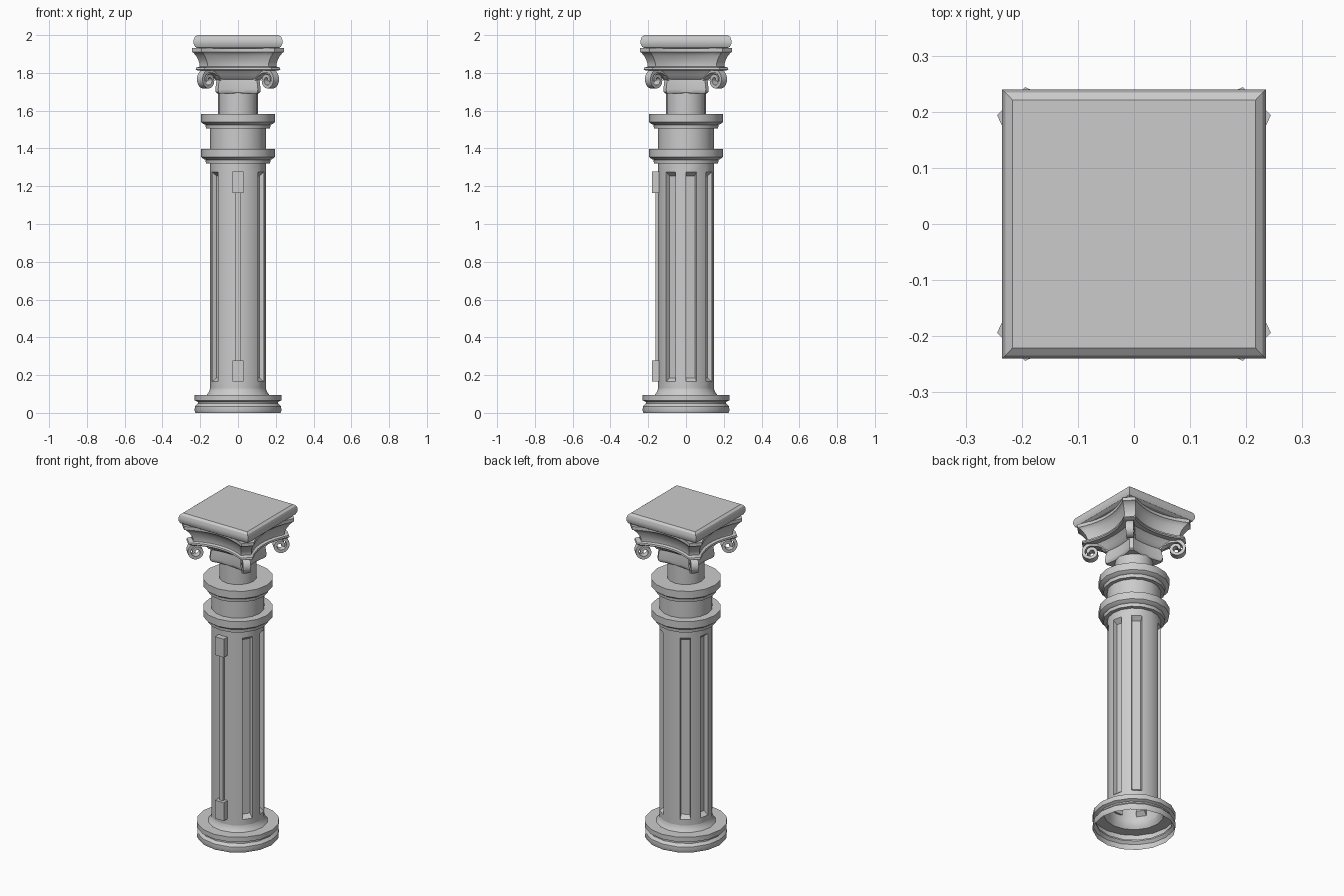
import bpy, bmesh
from math import sin, cos, pi, radians
from mathutils import Matrix, Vector

SIDES = 16

cube = bpy.data.objects.get("Cube")
if cube:
    bpy.data.objects.remove(cube, do_unlink=True)

stone = bpy.data.materials.new("grey_stone")
stone.use_nodes = True
stone.diffuse_color = (0.6, 0.6, 0.6, 1)
stone.node_tree.nodes["Principled BSDF"].inputs["Base Color"].default_value = (0.6, 0.6, 0.6, 1)


def finish(name, bm, smooth=True):
    bmesh.ops.recalc_face_normals(bm, faces=bm.faces)
    mesh = bpy.data.meshes.new(name)
    bm.to_mesh(mesh)
    bm.free()
    mesh.materials.append(stone)
    ob = bpy.data.objects.new(name, mesh)
    bpy.context.collection.objects.link(ob)
    if smooth:
        bpy.ops.object.select_all(action="DESELECT")
        ob.select_set(True)
        bpy.context.view_layer.objects.active = ob
        bpy.ops.object.shade_smooth_by_angle(angle=radians(30))
    return ob


def bridge(bm, rings):
    """Join matching closed rings of vertices with quads."""
    for a, b in zip(rings, rings[1:]):
        n = len(a)
        for i in range(n):
            j = (i + 1) % n
            bm.faces.new((a[i], a[j], b[j], b[i]))


def lathe(profile):
    bm = bmesh.new()
    rings = []
    for r, z in profile:
        rings.append([bm.verts.new((r * cos(2 * pi * i / SIDES), r * sin(2 * pi * i / SIDES), z))
                      for i in range(SIDES)])
    bridge(bm, rings)
    return bm


def loft(plan, levels):
    """Stack scaled copies of a plan outline and cap both ends."""
    bm = bmesh.new()
    rings = [[bm.verts.new((x * s, y * s, z)) for x, y in plan] for s, z in levels]
    bridge(bm, rings)
    bm.faces.new(rings[0])
    bm.faces.new(rings[-1])
    return bm


def box(name, lo, hi):
    bm = bmesh.new()
    bmesh.ops.create_cube(bm, size=1)
    lo, hi = Vector(lo), Vector(hi)
    for v in bm.verts:
        v.co = [(lo[k] + hi[k]) / 2 + v.co[k] * (hi[k] - lo[k]) for k in range(3)]
    finish(name, bm, False)


# Base mouldings, open underneath
finish("base", lathe([(0.225, 0), (0.23, 0.012), (0.228, 0.035), (0.213, 0.05), (0.213, 0.058),
                      (0.23, 0.066), (0.23, 0.095), (0.166, 0.095), (0.156, 0.108),
                      (0.15, 0.122), (0.148, 0.13)]))

# Shaft with flutes sunk into alternate facets on both flanks
bm = lathe([(0.148, 0.13), (0.148, 0.165), (0.148, 1.275), (0.148, 1.325)])
flutes = []
for f in bm.faces:
    c = f.calc_center_median()
    if 0.3 < c.z < 1.2:
        facet = int((Vector((abs(c.x), c.y)).angle_signed(Vector((1, 0))) + pi) / (2 * pi / SIDES))
        if facet in (6, 8, 10):
            flutes.append(f)
bmesh.ops.inset_individual(bm, faces=flutes, thickness=0.003)
bmesh.ops.inset_individual(bm, faces=flutes, thickness=0.007, depth=-0.025)
for v in {v for f in flutes for v in f.verts}:
    v.co.z += 0.016 if v.co.z < 0.7 else -0.016
finish("fluted_shaft", bm)

# Two matching collars with the necks above them
for name, z, neck, top in (("lower_collar", 1.32, 0.148, 1.505), ("upper_collar", 1.505, 0.105, 1.695)):
    finish(name, lathe([(0.14, z), (0.17, z), (0.172, z + 0.02), (0.182, z + 0.024),
                        (0.195, z + 0.034), (0.195, z + 0.078), (neck, z + 0.078), (neck, top)]))

# Front strip with end blocks
box("front_strip", (-0.012, -0.162, 0.27), (0.012, -0.14, 1.17))
for name, z in (("lower_block", 0.165), ("upper_block", 1.165)):
    box(name, (-0.03, -0.18, z), (0.03, -0.135, z + 0.112))


# Concave plan with clipped corners, shared by the capital and abacus
def concave_plan(tip, clip, depth, steps=10):
    pts = []
    for q in range(4):
        turn = Matrix.Rotation(q * pi / 2, 2)
        for i in range(steps + 1):
            u = 2 * i / steps - 1
            pts.append(turn @ Vector((tip - depth * (1 - u * u), clip * u)))
    return pts


finish("capital_bell", loft(concave_plan(0.12, 0.105, 0.012),
                            [(0.92, 1.69), (0.98, 1.698), (1, 1.712), (0.95, 1.765),
                             (1.05, 1.772), (1.15, 1.79), (1.4, 1.818)]))
finish("abacus", loft(concave_plan(0.244, 0.194, 0.05),
                      [(0.88, 1.812), (0.92, 1.818), (0.91, 1.828), (0.83, 1.833), (0.83, 1.845),
                       (0.86, 1.868), (0.91, 1.89), (0.97, 1.908), (1, 1.911), (1, 1.931)]))

# Rounded top slab
square = [(0.98, 1), (-0.98, 1), (-0.98, -1), (0.98, -1)]
finish("top_slab", loft(square, [(0.215, 1.928), (0.232, 1.938), (0.24, 1.955), (0.24, 1.973),
                                 (0.234, 1.99), (0.221, 2.0)]))


# Corner scrolls: a flat band that leaves the bell and curls inward
def scroll(name, angle):
    bm = bmesh.new()
    cr, cz, half, thick = 0.236, 1.762, 0.009, 0.021
    path = [Vector((0.14, 1.765)), Vector((0.165, 1.79)), Vector((0.195, 1.806))]
    steps = 26
    for i in range(steps + 1):
        t = i / steps
        a = pi / 2 - t * 2.6 * pi
        r = 0.048 - 0.034 * t
        path.append(Vector((cr + r * cos(a), cz + r * sin(a))))
    rings = []
    for i, p in enumerate(path):
        d = (path[min(i + 1, len(path) - 1)] - path[max(i - 1, 0)]).normalized()
        n = Vector((-d.y, d.x)) * half
        a, b = p + n, p - n
        rings.append([bm.verts.new((q.x, side * thick, q.y))
                      for q, side in ((a, 1), (b, 1), (b, -1), (a, -1))])
    bridge(bm, rings)
    bm.faces.new(rings[0])
    bm.faces.new(rings[-1])
    bmesh.ops.rotate(bm, verts=bm.verts, matrix=Matrix.Rotation(angle, 3, "Z"))
    finish(name, bm)


for k, corner in enumerate(("back_left", "back_right", "front_right", "front_left")):
    scroll(corner + "_scroll", pi / 4 + k * pi / 2)
